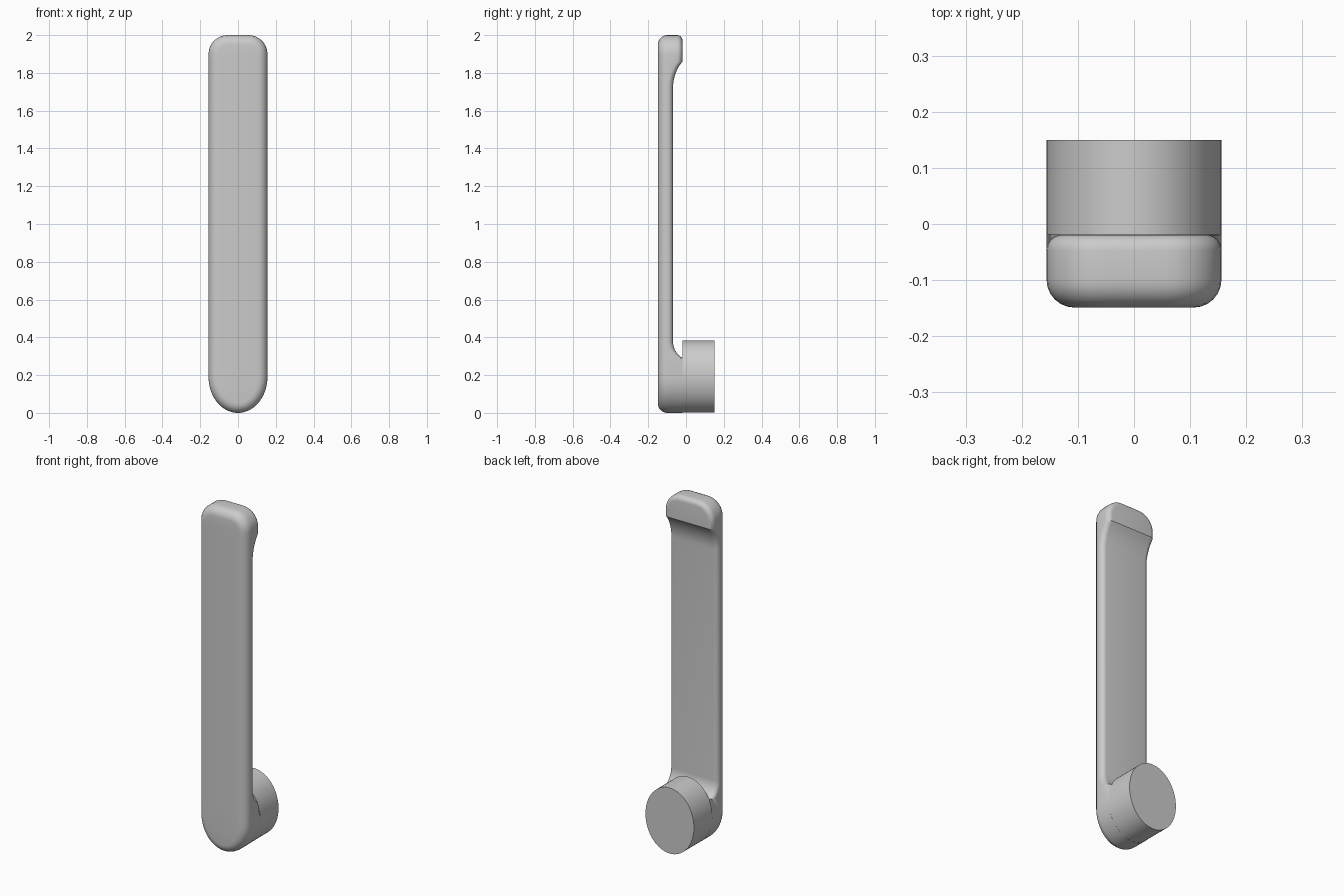
import bpy, bmesh, math
from mathutils import Matrix

if "Cube" in bpy.data.objects:
    bpy.data.objects.remove(bpy.data.objects["Cube"])

HW, RZ, FRONT, SEAM, BACK = 0.156, 0.191, -0.149, -0.019, 0.15


def finish(bm, name):
    bmesh.ops.recalc_face_normals(bm, faces=bm.faces)
    mesh = bpy.data.meshes.new(name)
    bm.to_mesh(mesh)
    bm.free()
    ob = bpy.data.objects.new(name, mesh)
    bpy.context.collection.objects.link(ob)
    bpy.ops.object.select_all(action='DESELECT')
    ob.select_set(True)
    bpy.context.view_layer.objects.active = ob
    bpy.ops.object.shade_smooth_by_angle(angle=math.radians(30))
    return ob


def bevel_edges(bm, test, width):
    edges = [e for e in bm.edges if all(test(v.co) for v in e.verts)]
    bmesh.ops.bevel(bm, geom=edges, offset=width, offset_type='OFFSET',
                    segments=6, profile=0.5, affect='EDGES', clamp_overlap=False)


def recess(z):
    # depth of the finger recess along the back, with a curved run-out at each end
    def arc(t, length, depth=0.05):
        r = (length ** 2 + depth ** 2) / (2 * depth)
        return r - math.sqrt(r * r - t * t) - depth
    if z <= 0.29 or z >= 1.86:
        return 0.0
    if z < 0.38:
        return arc(0.38 - z, 0.09)
    if z > 1.72:
        return arc(z - 1.72, 0.14)
    return -0.05


# handle outline: elliptical bottom, straight sides, rounded top corners
outline = [(HW * math.cos(a), RZ + RZ * math.sin(a))
           for a in (math.pi + math.pi * i / 32 for i in range(33))]
outline.append((HW, 0.29))
R = 0.10
for sx, start in ((1, 0), (-1, math.pi / 2)):
    for i in range(9):
        a = start + i * math.pi / 16
        outline.append((sx * (HW - R) + R * math.cos(a), 2 - R + R * math.sin(a)))
outline.append((-HW, 0.29))

# handle: extruded outline with rounded front and back rims
bm = bmesh.new()
face = bm.faces.new([bm.verts.new((x, FRONT, z)) for x, z in outline])
ext = bmesh.ops.extrude_face_region(bm, geom=[face], use_keep_orig=True)
for v in ext['geom']:
    if isinstance(v, bmesh.types.BMVert):
        v.co.y = SEAM
bmesh.ops.recalc_face_normals(bm, faces=bm.faces)
bevel_edges(bm, lambda c: c.y < FRONT + 1e-5, 0.05)
bevel_edges(bm, lambda c: c.y > SEAM - 1e-5 and c.z > 0.289, 0.028)

# slice the handle and press the recess into its back
cuts = [0.29 + 0.09 * i / 8 for i in range(9)] + [1.72 + 0.14 * i / 8 for i in range(9)]
for z in cuts:
    bmesh.ops.bisect_plane(bm, geom=bm.verts[:] + bm.edges[:] + bm.faces[:],
                           dist=1e-5, plane_co=(0, 0, z), plane_no=(0, 0, 1))
for v in bm.verts:
    if v.co.y > SEAM - 0.0285:
        v.co.y += recess(v.co.z)
finish(bm, "handle")

# mounting boss behind the lower end
bm = bmesh.new()
bmesh.ops.create_cone(bm, cap_ends=True, segments=64, radius1=1, radius2=1, depth=1)
bm.transform(Matrix.Translation((0, (SEAM + BACK) / 2, RZ + 0.001))
             @ Matrix.Diagonal((HW, BACK - SEAM, RZ, 1))
             @ Matrix.Rotation(math.pi / 2, 4, 'X'))
finish(bm, "mounting_boss")
